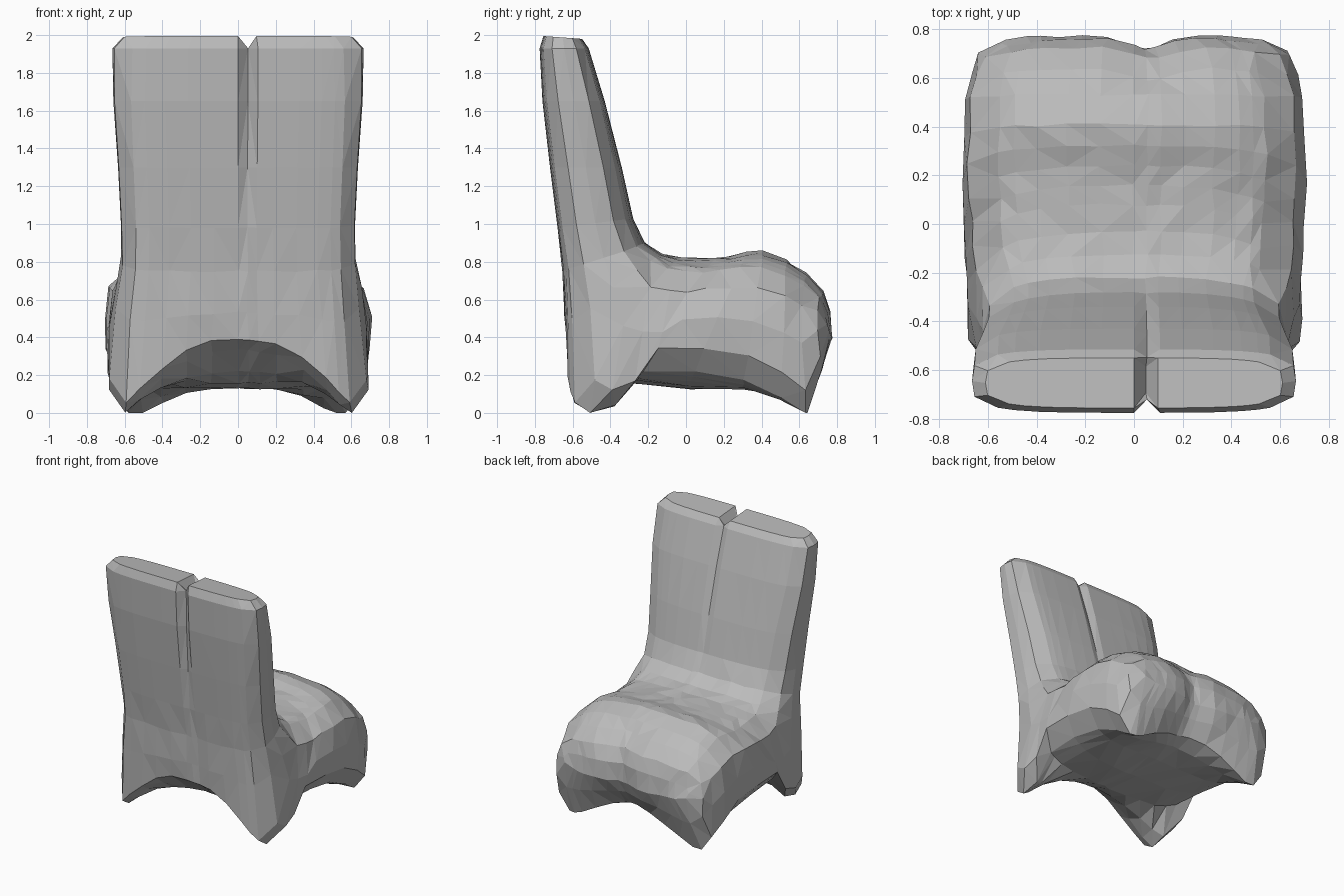
import bpy, bmesh, random
from mathutils import Vector

random.seed(4)
cube = bpy.data.objects.get("Cube")
if cube:
    bpy.data.objects.remove(cube, do_unlink=True)

# Stations along the bent body, from the backrest top to the seat front:
# outer y, outer z, inner y, inner z, half width, side drop,
# corner sharpness of the outer half and of the inner half
STATIONS = [
    (-.755, 1.995, -.55, 1.98, .61, 0, 4, 4),
    (-.775, 1.93, -.515, 1.93, .665, 0, 4, 4),
    (-.76, 1.65, -.43, 1.65, .66, 0, 4.5, 4),
    (-.72, 1.3, -.34, 1.3, .635, 0, 5, 3.3),
    (-.68, .98, -.28, 1.03, .62, 0, 5, 3),
    (-.65, .75, -.22, .9, .62, 0, 5, 3),
    (-.64, .53, -.13, .84, .65, -.1, 5, 3),
    (-.63, .39, -.03, .82, .68, -.58, 5, 3),
    (-.55, .33, .08, .815, .69, -.59, 5, 3),
    (-.42, .22, .16, .82, .69, -.38, 4.5, 3),
    (-.27, .16, .24, .83, .7, .02, 4, 3),
    (.02, .13, .32, .85, .71, .05, 4, 3),
    (.3, .13, .41, .86, .7, -.03, 4, 3),
    (.5, .14, .53, .81, .695, -.18, 4, 3),
    (.64, .19, .64, .74, .67, -.38, 4.5, 3),
    (.72, .3, .725, .65, .64, -.16, 4, 3),
    (.77, .4, .765, .54, .54, 0, 3.5, 3),
]
ACROSS = [-1, -.8, -.6, -.4, -.2, 0, .08, .16, .3, .5, .7, .85, 1]
GROOVE = 6
SIDE = [-.5, 0, .5]
N, M = len(ACROSS), len(SIDE)
GROOVED_STATIONS, SEAT_START, FRONT_FEET, SEAT_FRONT = 5, 7, 12, 14

# Section outline: outer edge, one side, inner edge, other side
outline = ([(s, -1) for s in ACROSS] + [(1, v) for v in SIDE]
           + [(s, 1) for s in reversed(ACROSS)] + [(-1, v) for v in reversed(SIDE)])


def section_point(i, a, b):
    oy, oz, iy, iz, width, drop, outer_sharp, inner_sharp = STATIONS[i]
    sharp = inner_sharp if b > 0 else outer_sharp
    # the left side of the cushion slopes away more softly
    if b > 0 and a > 0 and i >= SEAT_START:
        sharp -= .4
    r = (abs(a) ** sharp + abs(b) ** sharp) ** (1 / sharp)
    s, v = a / r, b / r
    # centre groove, deepest at the top notch
    grooved = a == ACROSS[GROOVE] and i < GROOVED_STATIONS
    if grooved:
        fade = (1 - i / GROOVED_STATIONS) ** 1.6
        v *= 1 - (.6 if b < 0 else .35) * fade
    t = (v + 1) / 2
    p = Vector((s * width, oy, oz)).lerp(Vector((s * width, iy, iz)), t)
    # feet, the front pair spreading wider along the rim
    spread = 1.8 if i >= FRONT_FEET else 2.5
    p.z += drop * abs(s) ** spread * (1 - t) ** 2
    if grooved and i == 0:
        p.z -= .08
    # shallow dip and rounded ends along the seat front
    if i >= SEAT_FRONT:
        p.y -= .05 * max(0, 1 - abs(s - .1) / .3) + .05 * s ** 4 * t
    # slight hand-worked unevenness on the lower body
    if i >= GROOVED_STATIONS:
        p += Vector([random.uniform(-.006, .006) for _ in range(3)])
    p.z = max(p.z, 0)
    return p


bm = bmesh.new()
rings = [[bm.verts.new(section_point(i, a, b)) for a, b in outline]
         for i in range(len(STATIONS))]

# Skin between neighbouring sections
count = len(outline)
for low, high in zip(rings, rings[1:]):
    for j in range(count):
        k = (j + 1) % count
        bm.faces.new((low[j], low[k], high[k], high[j]))

# Strip caps on the backrest top and seat front
for ring in (rings[0], rings[-1]):
    outer, inner = ring[:N], ring[N + M:2 * N + M][::-1]
    for j in range(N - 1):
        bm.faces.new((outer[j], outer[j + 1], inner[j + 1], inner[j]))
    bm.faces.new([outer[-1]] + ring[N:N + M] + [inner[-1]])
    bm.faces.new([inner[0]] + ring[2 * N + M:] + [outer[0]])

bmesh.ops.triangulate(bm, faces=bm.faces[:])
bmesh.ops.recalc_face_normals(bm, faces=bm.faces[:])

mesh = bpy.data.meshes.new("chair_body")
bm.to_mesh(mesh)
bm.free()
chair = bpy.data.objects.new("chair_body", mesh)
bpy.context.scene.collection.objects.link(chair)

# Plain grey finish
grey = bpy.data.materials.new("plain_grey")
grey.use_nodes = True
colour = (.5, .5, .5, 1)
grey.diffuse_color = colour
grey.node_tree.nodes["Principled BSDF"].inputs["Base Color"].default_value = colour
mesh.materials.append(grey)
